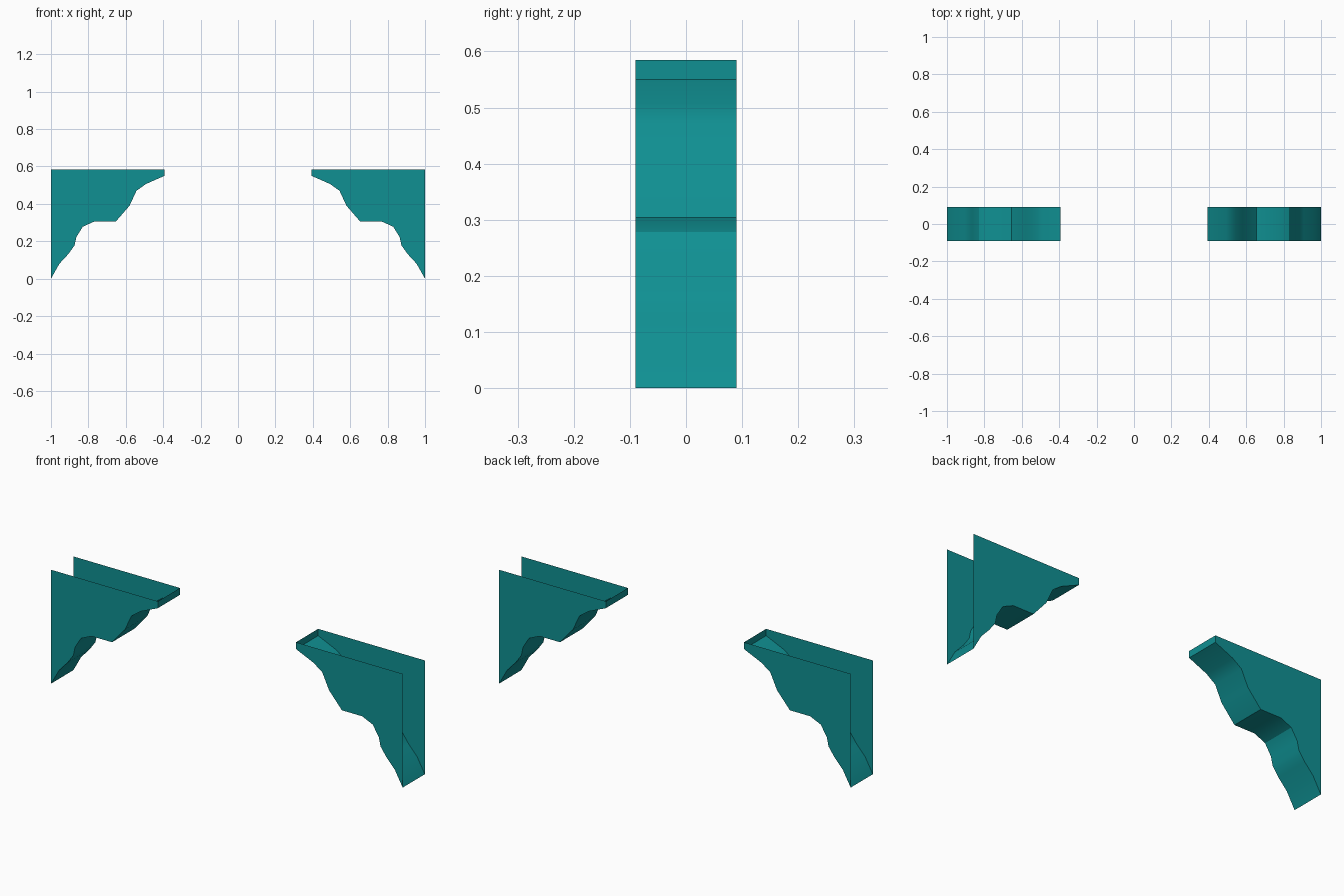
import bpy, bmesh

if "Cube" in bpy.data.objects:
    bpy.data.objects.remove(bpy.data.objects["Cube"])

HALF_DEPTH = 0.09

teal = bpy.data.materials.new("teal")
teal.diffuse_color = (0.005, 0.28, 0.29, 1)
teal.use_nodes = True
teal.node_tree.nodes["Principled BSDF"].inputs["Base Color"].default_value = teal.diffuse_color

# Scrolled underside from the inner tip down to the foot (x, z)
scroll = [(0.393, 0.585), (0.393, 0.55), (0.493, 0.506), (0.543, 0.47),
          (0.58, 0.39), (0.654, 0.305), (0.77, 0.305), (0.83, 0.278),
          (0.864, 0.223), (0.874, 0.178), (0.907, 0.132), (0.955, 0.08),
          (1.0, 0.0)]


def bracket(name, side):
    """Hollow bracket: two cheeks and a scrolled soffit, open at top and wall."""
    bm = bmesh.new()
    rows = [[bm.verts.new((side * x, y, z)) for x, z in scroll]
            for y in (-HALF_DEPTH, HALF_DEPTH)]
    front, back = rows
    # Soffit strip and tip
    for i in range(len(scroll) - 1):
        face = bm.faces.new((front[i], front[i + 1], back[i + 1], back[i]))
        if side < 0:
            face.normal_flip()
    # Cheeks, closed by the top corner at the wall
    for row, y in ((front, -HALF_DEPTH), (back, HALF_DEPTH)):
        corner = bm.verts.new((side, y, 0.585))
        face = bm.faces.new(row + [corner])
        face.normal_update()
        if face.normal.y * y < 0:
            face.normal_flip()
    # Make soffit faces point outwards (down and towards the centre)
    bm.normal_update()
    for face in bm.faces:
        n = face.normal
        if abs(n.y) < 0.5 and n.z + side * n.x > 0:
            face.normal_flip()
    mesh = bpy.data.meshes.new(name)
    bm.to_mesh(mesh)
    bm.free()
    mesh.materials.append(teal)
    obj = bpy.data.objects.new(name, mesh)
    bpy.context.collection.objects.link(obj)
    bpy.context.view_layer.objects.active = obj
    obj.select_set(True)
    bpy.ops.object.shade_smooth_by_angle(angle=0.52)
    obj.select_set(False)


bracket("left_bracket", -1)
bracket("right_bracket", 1)
